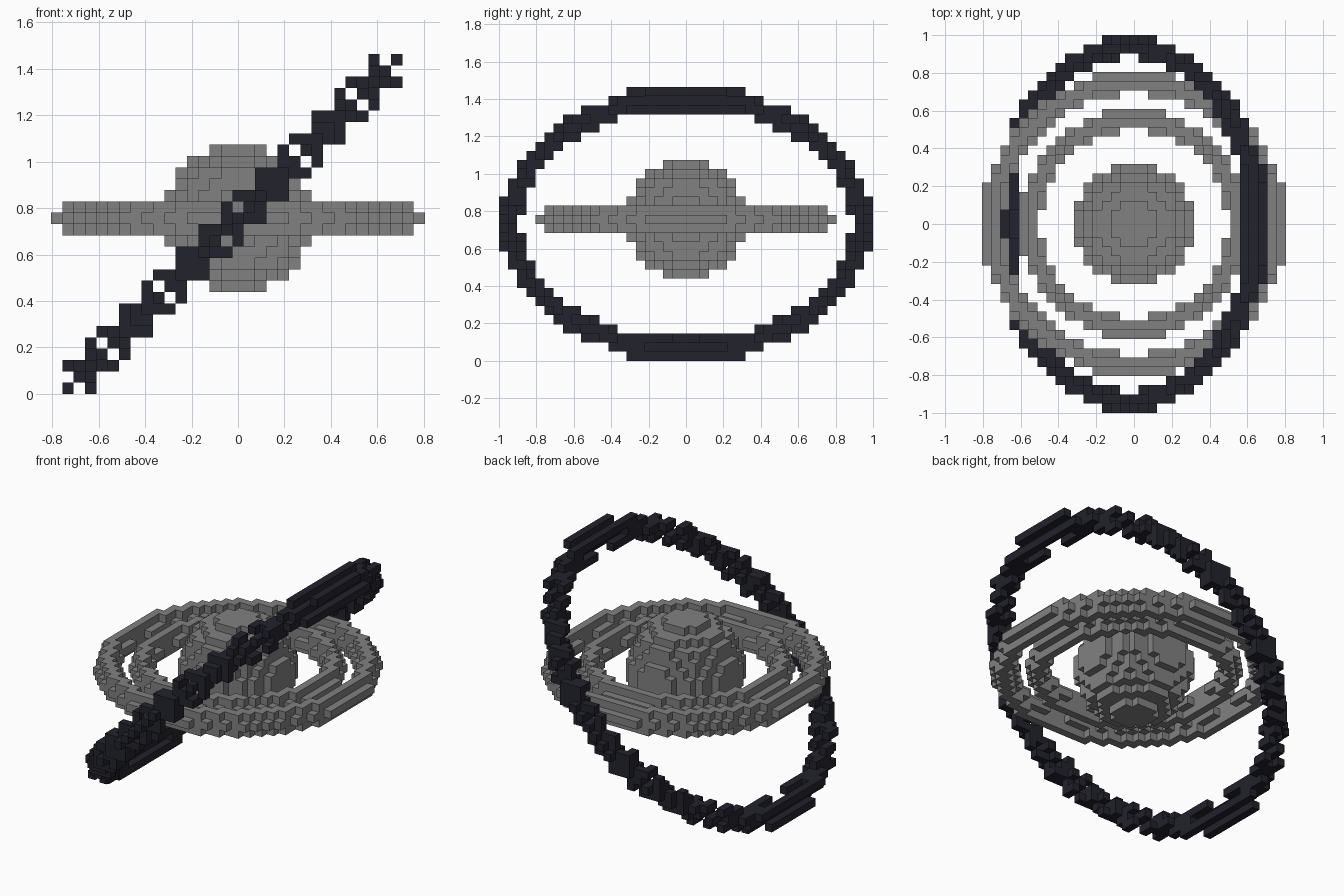
import bpy
import bmesh
import math
from mathutils import Vector

old = bpy.data.objects.get("Cube")
if old:
    bpy.data.objects.remove(old, do_unlink=True)

CELL = 2 / 41      # block size
MID = 15           # block layer of the planet's centre


def make_material(name, rgb):
    mat = bpy.data.materials.new(name)
    mat.use_nodes = True
    colour = (*rgb, 1)
    mat.diffuse_color = colour
    mat.node_tree.nodes["Principled BSDF"].inputs["Base Color"].default_value = colour
    return mat


def ball(radius):
    n = math.ceil(radius)
    span = range(-n, n + 1)
    return {(x, y, z) for x in span for y in span for z in span
            if x * x + y * y + z * z <= radius * radius}


def ring(radius, thickness):
    n = math.ceil(radius + thickness)
    span = range(-n, n + 1)
    return {(x, y, z) for x in span for y in span for z in (-1, 0, 1)
            if (math.hypot(x, y) - radius) ** 2 + z * z <= thickness ** 2}


def tilt(cells):
    # Turn blocks 45 degrees about y and snap them back to the grid;
    # the tiny bias settles blocks that land exactly on a grid line
    c, eps = math.sqrt(0.5), 1e-6
    return {(math.floor(c * (x - z) - eps * z), y,
             math.floor(c * (x + z) + eps * x)) for x, y, z in cells}


def build_blocks(name, cells, mat):
    # Outer faces only, one square per exposed block side
    bm = bmesh.new()
    verts = {}

    def corner(p):
        key = tuple(round(2 * v) for v in p)
        if key not in verts:
            verts[key] = bm.verts.new((p + Vector((0, 0, MID + 0.5))) * CELL)
        return verts[key]

    for cell in sorted(cells):
        centre = Vector(cell)
        for axis in range(3):
            for sign in (-1, 1):
                n = Vector((0, 0, 0))
                n[axis] = sign
                if tuple(int(v) for v in centre + n) in cells:
                    continue
                u = Vector((0, 0, 0))
                u[(axis + 1) % 3] = 0.5
                w = n.cross(u)
                mid = centre + n * 0.5
                bm.faces.new([corner(mid + d) for d in (-u - w, u - w, u + w, w - u)])
    mesh = bpy.data.meshes.new(name)
    bm.to_mesh(mesh)
    bm.free()
    mesh.materials.append(mat)
    obj = bpy.data.objects.new(name, mesh)
    bpy.context.collection.objects.link(obj)
    return obj


grey = make_material("mid_grey", (0.22, 0.22, 0.22))
navy = make_material("dark_navy", (0.016, 0.016, 0.026))

# Planet, two level rings and the large tilted ring
build_blocks("planet", ball(6.5), grey)
build_blocks("inner_ring", ring(11.3, 1.2), grey)
build_blocks("outer_ring", ring(15.3, 1.2), grey)
build_blocks("tilted_ring", tilt(ring(19.3, 1.2)), navy)
